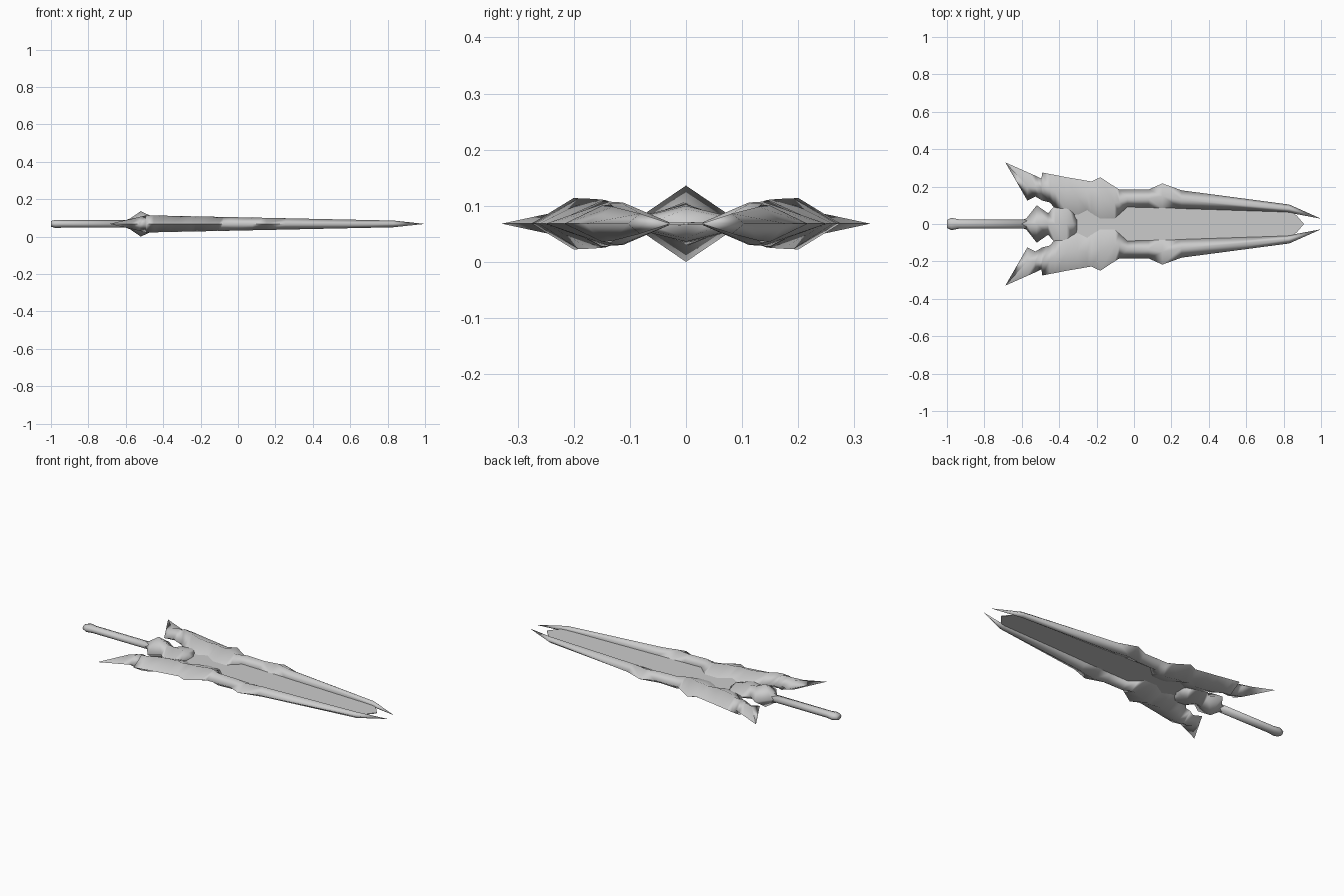
import bpy, bmesh, math

cube = bpy.data.objects.get("Cube")
if cube:
    bpy.data.objects.remove(cube)

MID = 0.068  # height of the sword's middle plane

steel = bpy.data.materials.new("grey_steel")
steel.use_nodes = True
GREY = (0.6, 0.6, 0.6, 1)
steel.diffuse_color = GREY
steel.node_tree.nodes["Principled BSDF"].inputs["Base Color"].default_value = GREY


def finish(name, bm, smooth=True):
    bmesh.ops.remove_doubles(bm, verts=bm.verts, dist=0.0005)
    bmesh.ops.recalc_face_normals(bm, faces=bm.faces)
    mesh = bpy.data.meshes.new(name)
    bm.to_mesh(mesh)
    bm.free()
    mesh.materials.append(steel)
    obj = bpy.data.objects.new(name, mesh)
    bpy.context.collection.objects.link(obj)
    if smooth:
        bpy.ops.object.select_all(action='DESELECT')
        obj.select_set(True)
        bpy.context.view_layer.objects.active = obj
        bpy.ops.object.shade_smooth_by_angle(angle=math.radians(115))
    return obj


def loft(name, stations, sides):
    """Join rings along x; a station is (x, y centre, half width, half height)."""
    bm = bmesh.new()
    rings = []
    for x, yc, hy, hz in stations:
        turns = [2 * math.pi * i / sides for i in range(sides)]
        rings.append([bm.verts.new((x, yc + hy * math.cos(t), MID + hz * math.sin(t)))
                      for t in turns])
    for a, b in zip(rings, rings[1:]):
        for i in range(sides):
            j = (i + 1) % sides
            bm.faces.new((a[i], a[j], b[j], b[i]))
    bm.faces.new(rings[0])
    bm.faces.new(rings[-1])
    return finish(name, bm)


# Twin blade rails with swept rear fins: x, inner edge, outer edge
outline = [
    (-0.687, 0.328, 0.329), (-0.57, 0.125, 0.277), (-0.527, 0.147, 0.258),
    (-0.495, 0.128, 0.242), (-0.49, 0.125, 0.275), (-0.45, 0.115, 0.267),
    (-0.42, 0.08, 0.262), (-0.36, 0.055, 0.25), (-0.3, 0.045, 0.24),
    (-0.25, 0.07, 0.231), (-0.227, 0.053, 0.227), (-0.18, 0.024, 0.25),
    (-0.104, 0.024, 0.2), (-0.078, 0.048, 0.184), (-0.035, 0.088, 0.184),
    (0.078, 0.085, 0.184), (0.152, 0.082, 0.217), (0.254, 0.079, 0.18),
    (0.83, 0.06, 0.104), (1.0, 0.028, 0.0285),
]


def rail_height(x):
    if x < -0.49:
        return 0.046 * (x + 0.687) / 0.197
    if x > 0.83:
        return 0.018 * (1 - x) / 0.17
    return 0.046 - 0.0212 * (x + 0.49)


rail = loft("blade_rail",
            [(x, (a + b) / 2, (b - a) / 2, rail_height(x)) for x, a, b in outline], 4)
mirror = rail.modifiers.new("both_sides", 'MIRROR')
mirror.use_axis = (False, True, False)
mirror.use_mirror_merge = False

# Guard hub with a central peak, joining the rails
loft("guard_hub", [
    (-0.6, 0, 0.022, 0.02), (-0.575, 0, 0.03, 0.03), (-0.52, 0, 0.1, 0.068),
    (-0.46, 0, 0.058, 0.04), (-0.42, 0, 0.1, 0.035), (-0.36, 0, 0.13, 0.032),
    (-0.325, 0, 0.07, 0.026), (-0.305, 0, 0.045, 0.004)], 4)

# Grip and flared pommel
loft("grip", [
    (-1.0, 0, 0.022, 0.015), (-0.975, 0, 0.033, 0.022),
    (-0.935, 0, 0.025, 0.02), (-0.56, 0, 0.025, 0.02)], 8)

# Thin flat plate filling the gap between the rails
half = [(-0.33, 0.04), (-0.25, 0.09), (-0.04, 0.1), (0.83, 0.075), (0.87, 0.045), (0.905, 0.004)]
bm = bmesh.new()
loop = half + [(x, -y) for x, y in reversed(half)]
face = bm.faces.new([bm.verts.new((x, y, MID - 0.002)) for x, y in loop])
top = bmesh.ops.extrude_face_region(bm, geom=[face])
bmesh.ops.translate(bm, vec=(0, 0, 0.004),
                    verts=[v for v in top["geom"] if isinstance(v, bmesh.types.BMVert)])
finish("blade_plate", bm, smooth=False)
